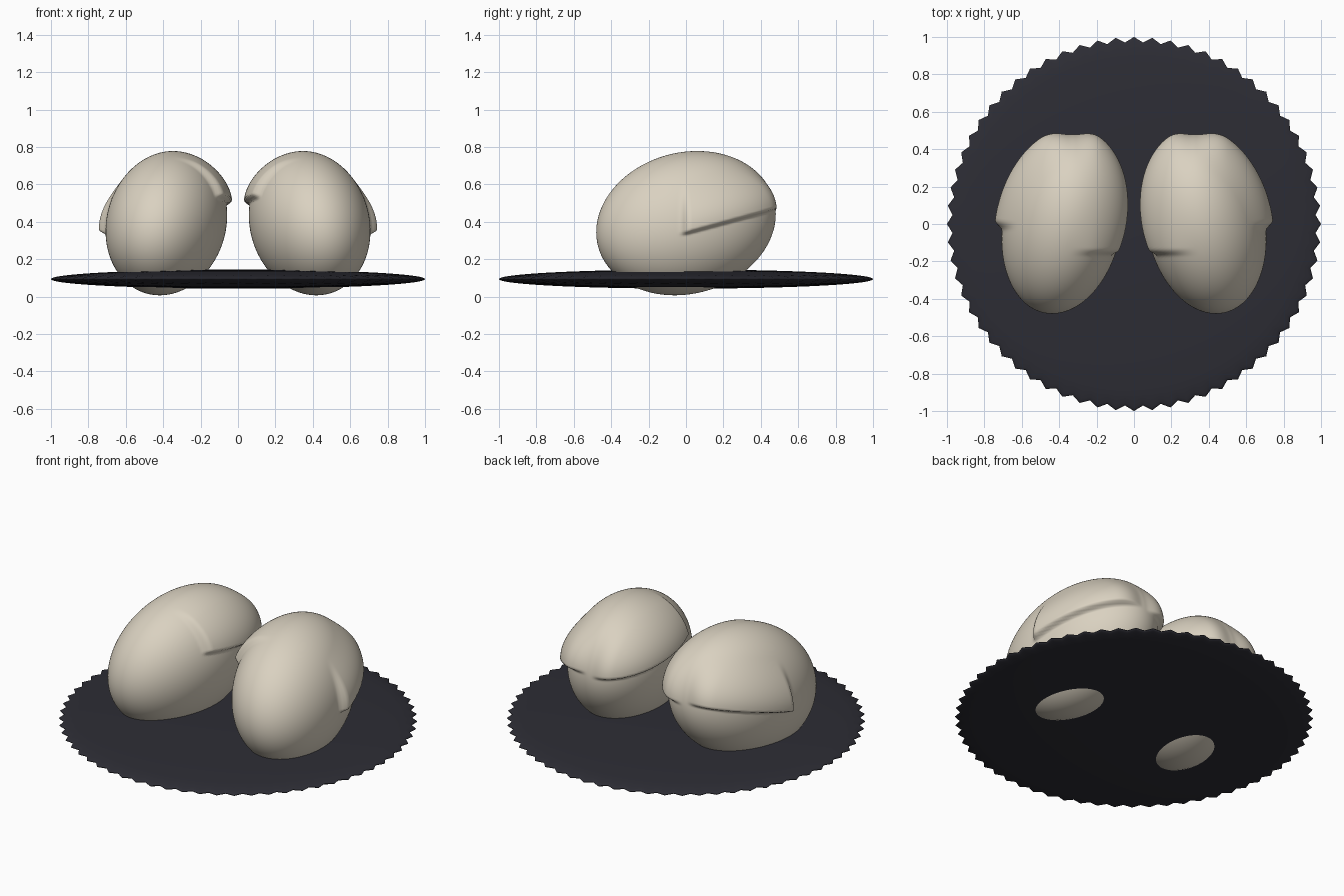
import bpy, bmesh, math
from mathutils import Matrix, Vector

cube = bpy.data.objects.get("Cube")
if cube:
    bpy.data.objects.remove(cube)


def material(name, color):
    mat = bpy.data.materials.new(name)
    mat.use_nodes = True
    mat.diffuse_color = color
    bsdf = mat.node_tree.nodes["Principled BSDF"]
    bsdf.inputs["Base Color"].default_value = color
    bsdf.inputs["Roughness"].default_value = 0.7
    return mat


def smoothstep(a, b, v):
    t = min(1, max(0, (v - a) / (b - a)))
    return t * t * (3 - 2 * t)


def finish(bm, name, mat, angle):
    bmesh.ops.recalc_face_normals(bm, faces=bm.faces)
    mesh = bpy.data.meshes.new(name)
    bm.to_mesh(mesh)
    bm.free()
    obj = bpy.data.objects.new(name, mesh)
    bpy.context.collection.objects.link(obj)
    mesh.materials.append(mat)
    bpy.ops.object.select_all(action="DESELECT")
    obj.select_set(True)
    bpy.context.view_layer.objects.active = obj
    bpy.ops.object.shade_smooth_by_angle(angle=math.radians(angle))
    return obj


cream = material("warm cream", (0.70, 0.64, 0.53, 1))
charcoal = material("dark charcoal", (0.026, 0.026, 0.035, 1))

# Serrated lens-shaped disc
teeth = 64
bm = bmesh.new()
bmesh.ops.create_uvsphere(bm, u_segments=2 * teeth, v_segments=48, radius=1)
for v in bm.verts:
    r = math.hypot(v.co.x, v.co.y)
    column = round(math.atan2(v.co.y, v.co.x) * teeth / math.pi)
    scale = 1 - 0.028 * smoothstep(0.9, 0.98, r) * (column % 2)
    v.co = (v.co.x * scale, v.co.y * scale, 0.094 + 0.051 * v.co.z)
finish(bm, "serrated_disc", charcoal, 40)

# Tilted ellipsoid: lower triangular stretch from a unit sphere
STRETCH = Matrix(((0.325, 0, 0), (-0.081, 0.473, 0), (-0.042, 0.042, 0.381)))
NORMAL = STRETCH.inverted().transposed()
CENTRE = Vector((0.383, 0, 0.393))


def fold(p, n, side, y0, z0, slope, height):
    """Raised lid on one flank, with a sharp lower and front edge."""
    edge = z0 + slope * (p.y - y0)
    lift = smoothstep(edge - 0.012, edge + 0.012, p.z)
    lift *= smoothstep(y0 - 0.035, y0 + 0.015, p.y)
    lift *= 1 - smoothstep(edge + 0.03, edge + 0.3, p.z)
    return height * lift * smoothstep(0.05, 0.6, side * n.x)


def egg(name, sign):
    bm = bmesh.new()
    bmesh.ops.create_uvsphere(bm, u_segments=220, v_segments=150, radius=1)
    for v in bm.verts:
        p = CENTRE + STRETCH @ v.co
        n = (NORMAL @ v.co).normalized()
        push = fold(p, n, 1, 0.0, 0.34, 0.27, 0.042)
        push += fold(p, n, -1, -0.14, 0.53, -0.12, 0.034)
        p += n * push
        v.co = (sign * p.x, p.y, p.z)
    finish(bm, name, cream, 60)


# Mirrored pair of lidded eggs
egg("left_egg", 1)
egg("right_egg", -1)
